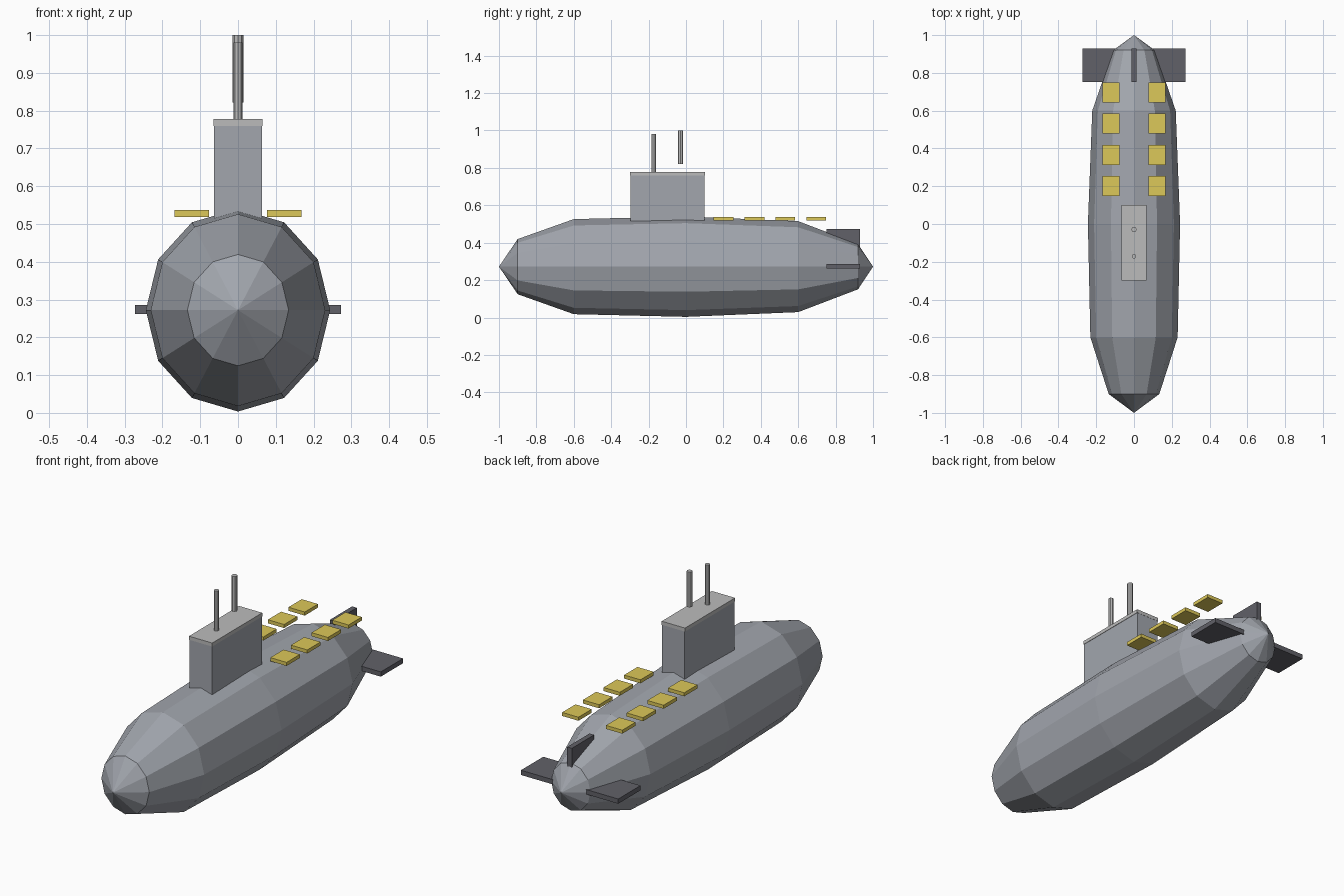
import bpy, bmesh
from math import sin, cos, pi

if "Cube" in bpy.data.objects:
    bpy.data.objects.remove(bpy.data.objects["Cube"])

ZC = 0.272  # hull axis height


def material(name, rgb):
    m = bpy.data.materials.new(name)
    m.diffuse_color = (*rgb, 1)
    m.use_nodes = True
    m.node_tree.nodes["Principled BSDF"].inputs["Base Color"].default_value = m.diffuse_color
    return m


steel = material("hull_grey", (0.36, 0.38, 0.42))
dark = material("dark_grey", (0.12, 0.12, 0.14))
light = material("light_grey", (0.5, 0.5, 0.5))
yellow = material("hatch_yellow", (0.72, 0.58, 0.1))


def finish(name, bm, mat):
    bmesh.ops.recalc_face_normals(bm, faces=bm.faces)
    me = bpy.data.meshes.new(name)
    bm.to_mesh(me)
    bm.free()
    me.materials.append(mat)
    ob = bpy.data.objects.new(name, me)
    bpy.context.collection.objects.link(ob)
    return ob


def box(name, x, y, z, mat):
    bm = bmesh.new()
    bmesh.ops.create_cube(bm, size=1)
    for v in bm.verts:
        v.co = [a + (c + 0.5) * (b - a) for c, (a, b) in zip(v.co, (x, y, z))]
    return finish(name, bm, mat)


def mast(name, y, r, z0, z1):
    bm = bmesh.new()
    bmesh.ops.create_cone(bm, cap_ends=True, segments=8, radius1=r, radius2=r, depth=z1 - z0)
    bmesh.ops.translate(bm, verts=bm.verts, vec=(0, y, (z0 + z1) / 2))
    return finish(name, bm, light)


# Hull: twelve-sided rings lofted along y, closed by a cone at each end
stations = [(-0.9, 0.134), (-0.6, 0.231), (0, 0.244), (0.6, 0.221), (0.92, 0.11)]
bm = bmesh.new()
N = 12
rings = [[bm.verts.new((r * cos(2 * pi * i / N), y, ZC + 1.1 * r * sin(2 * pi * i / N)))
          for i in range(N)] for y, r in stations]
bow, stern = bm.verts.new((0, -1, ZC)), bm.verts.new((0, 1, ZC))
for i in range(N):
    j = (i + 1) % N
    bm.faces.new((bow, rings[0][i], rings[0][j]))
    bm.faces.new((stern, rings[-1][j], rings[-1][i]))
    for a, b in zip(rings, rings[1:]):
        bm.faces.new((a[i], b[i], b[j], a[j]))
finish("hull", bm, steel)

# Conning tower with its roof slab
box("tower", (-0.063, 0.063), (-0.297, 0.1), (0.5, 0.76), steel)
box("tower_roof", (-0.065, 0.065), (-0.299, 0.101), (0.76, 0.778), light)

# Periscope and antenna
mast("periscope", -0.172, 0.012, 0.778, 0.98)
mast("antenna", -0.029, 0.014, 0.822, 1.0)

# Stern planes and rudder
box("rudder", (-0.013, 0.013), (0.752, 0.93), (0.3, 0.473), dark)
for side, s in (("left", -1), ("right", 1)):
    box(f"stern_plane_{side}", sorted((s * 0.05, s * 0.272)), (0.752, 0.93), (0.262, 0.286), dark)
    # Row of deck hatches
    for k in range(4):
        y = 0.201 + 0.165 * k
        box(f"hatch_{side}_{k + 1}", sorted((s * 0.077, s * 0.168)),
            (y - 0.053, y + 0.053), (0.519, 0.537), yellow)
